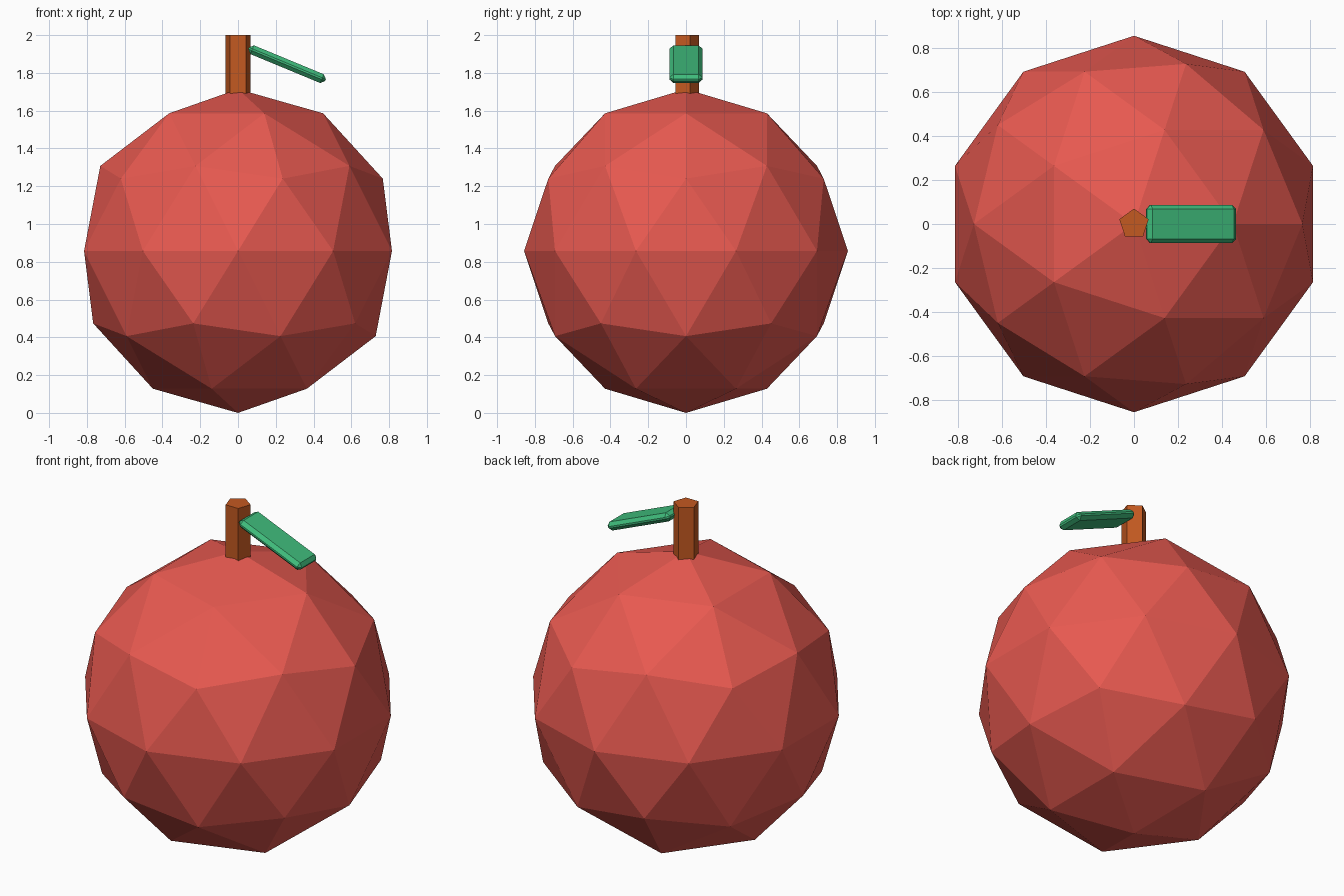
import bpy
import math

if "Cube" in bpy.data.objects:
    bpy.data.objects.remove(bpy.data.objects["Cube"])


def finish(name, color):
    """Name the active object, colour it and keep its faces flat."""
    obj = bpy.context.object
    obj.name = name
    mat = bpy.data.materials.new(name + "_colour")
    mat.diffuse_color = (*color, 1)
    mat.use_nodes = True
    mat.node_tree.nodes["Principled BSDF"].inputs["Base Color"].default_value = mat.diffuse_color
    obj.data.materials.append(mat)
    bpy.ops.object.shade_flat()
    return obj


R = 0.857

# Fruit body: low-poly ball standing on the ground
bpy.ops.mesh.primitive_ico_sphere_add(subdivisions=2, radius=R, location=(0, 0, R))
finish("fruit_body", (0.8, 0.1, 0.08))

# Stem: five-sided post sunk into the top of the fruit
bpy.ops.mesh.primitive_cylinder_add(vertices=5, radius=0.07, depth=0.43,
                                    location=(0, 0, 2.0 - 0.215))
finish("stem", (0.55, 0.1, 0.015))

# Leaf: thin bevelled slab sloping down away from the stem
bpy.ops.mesh.primitive_cube_add(size=1)
leaf = finish("leaf", (0.05, 0.5, 0.2))
for v in leaf.data.vertices:
    v.co.x *= 0.44
    v.co.y *= 0.175
    v.co.z *= 0.05
leaf.location = (0.26, 0, 1.846)
leaf.rotation_euler = (0, math.radians(22.5), 0)
bevel = leaf.modifiers.new("edge_bevel", 'BEVEL')
bevel.width = 0.02
bevel.segments = 1
